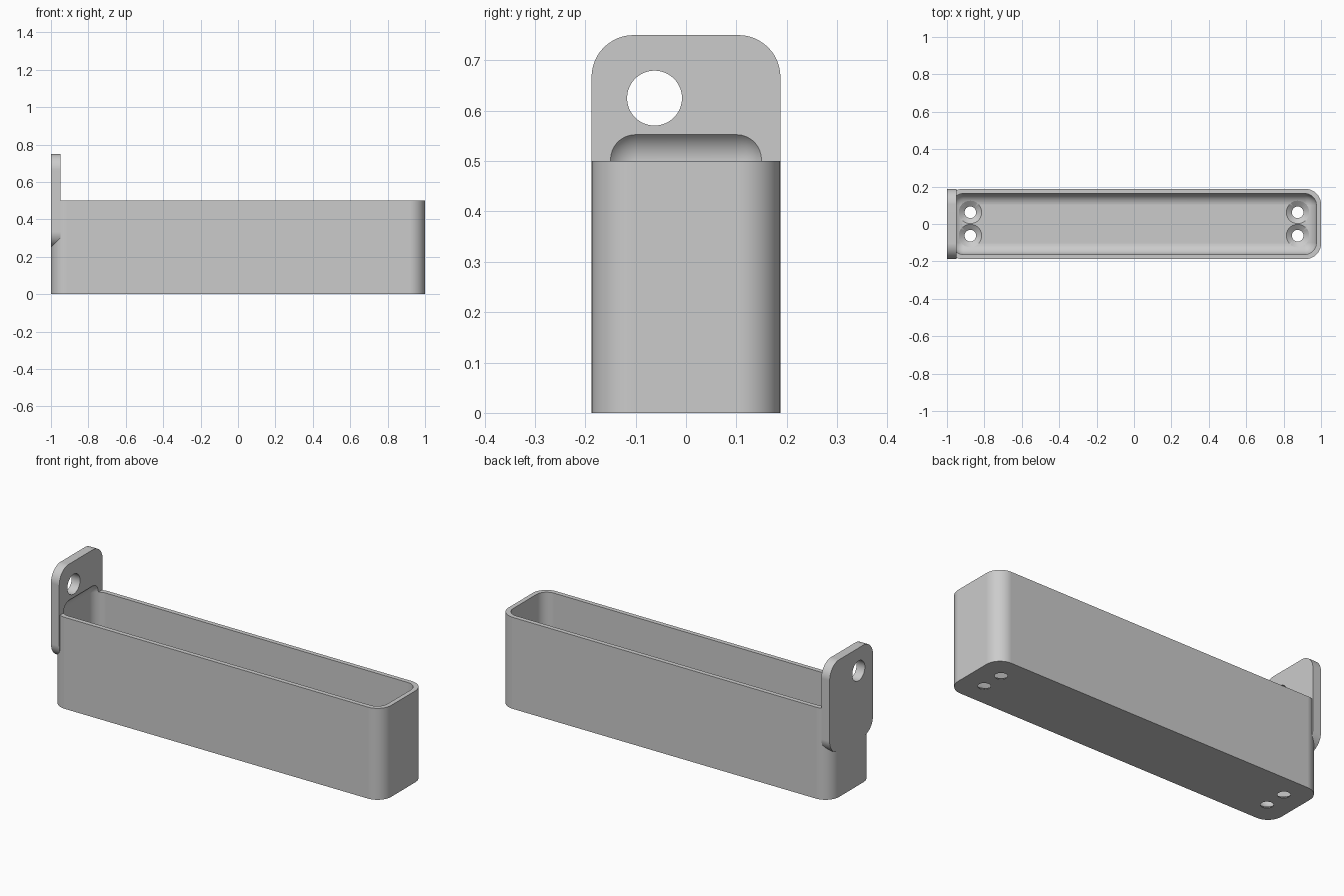
import bpy, bmesh, math

if "Cube" in bpy.data.objects:
    bpy.data.objects.remove(bpy.data.objects["Cube"])

R = 0.0833      # outer corner radius
HW = 0.1875     # half width

grey = bpy.data.materials.new("plain_grey")
grey.diffuse_color = (0.6, 0.6, 0.6, 1)
grey.use_nodes = True
grey.node_tree.nodes["Principled BSDF"].inputs["Base Color"].default_value = grey.diffuse_color


def finish(name, bm):
    bmesh.ops.recalc_face_normals(bm, faces=bm.faces)
    me = bpy.data.meshes.new(name)
    bm.to_mesh(me)
    bm.free()
    me.materials.append(grey)
    ob = bpy.data.objects.new(name, me)
    bpy.context.collection.objects.link(ob)
    return ob


def loft(name, rings):
    """Closed solid through matching rings of points."""
    bm = bmesh.new()
    vs = [[bm.verts.new(p) for p in ring] for ring in rings]
    n = len(vs[0])
    for a, b in zip(vs, vs[1:]):
        for i in range(n):
            j = (i + 1) % n
            bm.faces.new((a[i], a[j], b[j], b[i]))
    bm.faces.new(vs[0][::-1])
    bm.faces.new(vs[-1])
    return finish(name, bm)


def rounded_rect(u0, u1, v0, v1, r, seg=12):
    pts = []
    corners = ((u1 - r, v1 - r), (u0 + r, v1 - r), (u0 + r, v0 + r), (u1 - r, v0 + r))
    for k, (cu, cv) in enumerate(corners):
        for i in range(seg + 1):
            a = math.pi / 2 * (k + i / seg)
            pts.append((cu + r * math.cos(a), cv + r * math.sin(a)))
    return pts


def circle(cu, cv, r, n=40):
    return [(cu + r * math.cos(2 * math.pi * i / n),
             cv + r * math.sin(2 * math.pi * i / n)) for i in range(n)]


def boolean(target, tool, op):
    m = target.modifiers.new(op.lower(), 'BOOLEAN')
    m.operation, m.solver, m.object = op, 'EXACT', tool
    bpy.context.view_layer.objects.active = target
    bpy.ops.object.modifier_apply(modifier=m.name)
    bpy.data.objects.remove(tool)


# Tray block with rounded upright corners
prof = rounded_rect(-1, 1, -HW, HW, R)
tray = loft("tray", [[(x, y, z) for x, y in prof] for z in (0, 0.5)])

# Hanging plate on the left end
prof = rounded_rect(-HW, HW, 0.25, 0.75, R)
plate = loft("hanging_plate", [[(x, y, z) for y, z in prof] for x in (-1, -0.95)])
boolean(tray, plate, 'UNION')

# Cavity: box rounded on every edge, reaching slightly into the plate
bm = bmesh.new()
bmesh.ops.create_cube(bm, size=1)
for v in bm.verts:
    v.co = (v.co.x * 1.95, v.co.y * 0.325, v.co.z * 0.54 + 0.295)
bmesh.ops.bevel(bm, geom=bm.edges[:], offset=0.0625, offset_type='OFFSET',
                segments=10, profile=0.5, affect='EDGES', clamp_overlap=True)
boolean(tray, finish("cavity_cutter", bm), 'DIFFERENCE')

# Hanging hole through the plate
hole = circle(-0.0625, 0.625, 0.0545, 48)
cutter = loft("hole_cutter", [[(x, y, z) for y, z in hole] for x in (-1.1, -0.9)])
boolean(tray, cutter, 'DIFFERENCE')

# Four countersunk screw holes in the floor
for sx in (-1, 1):
    for sy in (-1, 1):
        rings = []
        for z, r in ((-0.03, 0.031), (0.003, 0.031), (0.026, 0.062), (0.09, 0.062)):
            rings.append([(x, y, z) for x, y in circle(sx * 0.875, sy * 0.0625, r)])
        boolean(tray, loft("screw_cutter", rings), 'DIFFERENCE')

# Smooth shading with sharp edges kept
bpy.ops.object.select_all(action='DESELECT')
tray.select_set(True)
bpy.context.view_layer.objects.active = tray
bpy.ops.object.shade_smooth_by_angle(angle=math.radians(30))
wn = tray.modifiers.new("weighted_normals", 'WEIGHTED_NORMAL')
wn.keep_sharp = True
